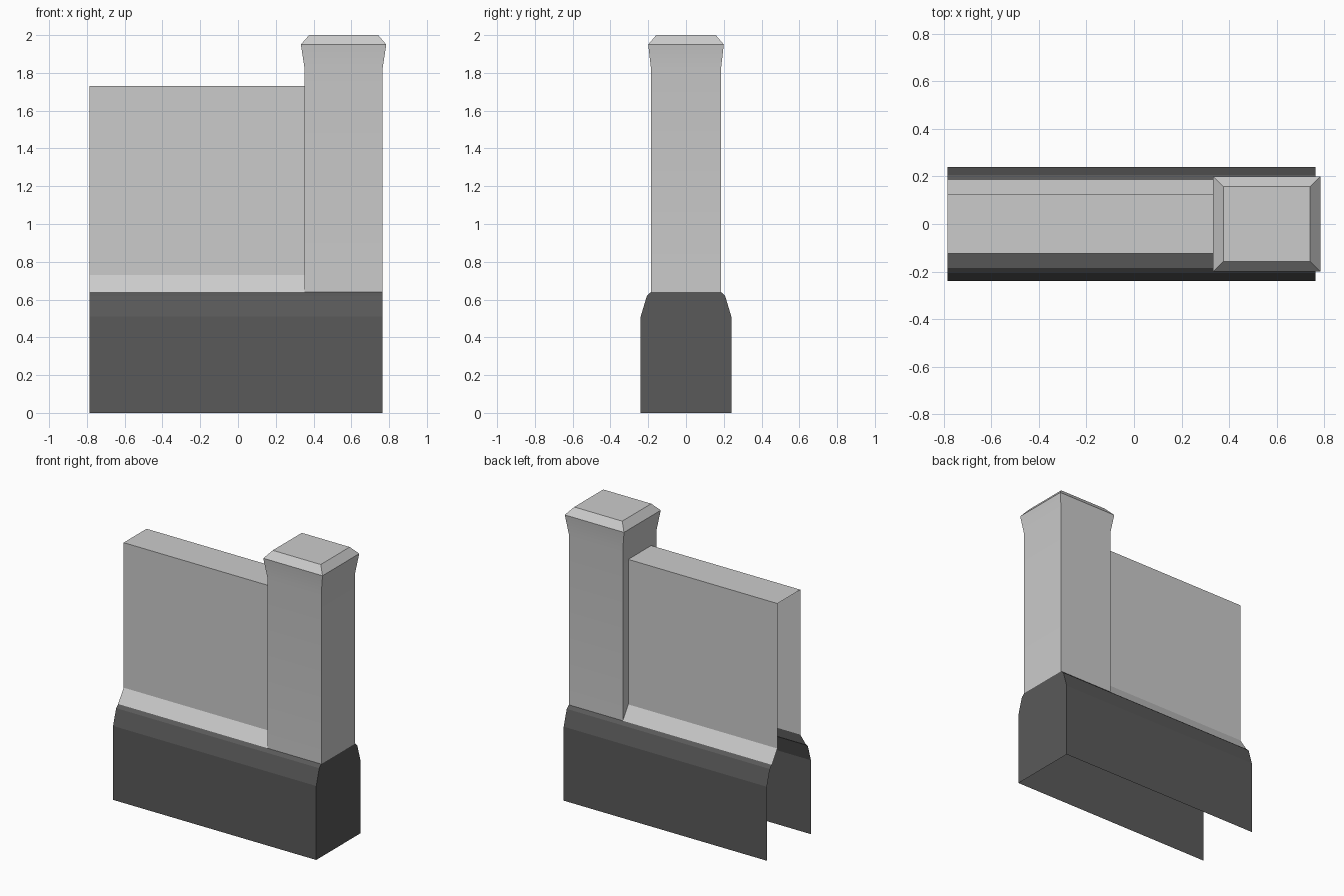
import bpy, math

if "Cube" in bpy.data.objects:
    bpy.data.objects.remove(bpy.data.objects["Cube"])

LEFT, RIGHT, POST = -0.785, 0.765, 0.353   # wall start, base end, pillar start


def make(name, verts, faces, mat=None):
    mesh = bpy.data.meshes.new(name)
    mesh.from_pydata(verts, [], faces)
    mesh.update()
    obj = bpy.data.objects.new(name, mesh)
    bpy.context.collection.objects.link(obj)
    if mat:
        mesh.materials.append(mat)
    return obj


def sweep(profiles, x0, x1, cap=False):
    """Extrude (y, z) profiles along x; optionally close the right end."""
    verts, faces, end = [], [], []
    for prof in profiles:
        start = len(verts)
        for y, z in prof:
            verts += [(x0, y, z), (x1, y, z)]
        for i in range(start, len(verts) - 2, 2):
            faces.append((i, i + 1, i + 3, i + 2))
        end += range(start + 1, len(verts), 2)
    if cap:
        faces.append(end[::-1])
    return verts, faces


def mirrored(prof):
    return [(-y, z) for y, z in reversed(prof)]


dark = bpy.data.materials.new("dark_stone")
dark.diffuse_color = (0.1, 0.1, 0.1, 1)
dark.use_nodes = True
dark.node_tree.nodes["Principled BSDF"].inputs["Base Color"].default_value = dark.diffuse_color

# Plinth: two bevelled sides and a right end, open below and on the left
side = [(-0.24, 0), (-0.24, 0.51), (-0.207, 0.62), (-0.185, 0.64)]
make("plinth", *sweep([side, mirrored(side)], LEFT, RIGHT, cap=True), dark)

# Wall panel with sloped foot, open on the left to join the next section
half = [(-0.185, 0.64), (-0.125, 0.73), (-0.125, 1.73)]
make("wall_panel", *sweep([half + mirrored(half)], LEFT, POST))

# Pillar: rectangular rings (half x, half y, z) with flared head and bevelled cap
rings = [(0.206, 0.185, 0.64), (0.206, 0.185, 1.82),
         (0.226, 0.2, 1.95), (0.183, 0.158, 2.0)]
cx = (POST + RIGHT) / 2
verts = [(cx + sx * hx, sy * hy, z) for hx, hy, z in rings
         for sx, sy in ((-1, -1), (1, -1), (1, 1), (-1, 1))]
faces = [(r + i, r + (i + 1) % 4, r + 4 + (i + 1) % 4, r + 4 + i)
         for r in (0, 4, 8) for i in range(4)]
faces.append((12, 13, 14, 15))
pillar = make("pillar", verts, faces)

# Soften only the shallow flare of the pillar head
bpy.context.view_layer.objects.active = pillar
pillar.select_set(True)
bpy.ops.object.shade_smooth_by_angle(angle=math.radians(20))
